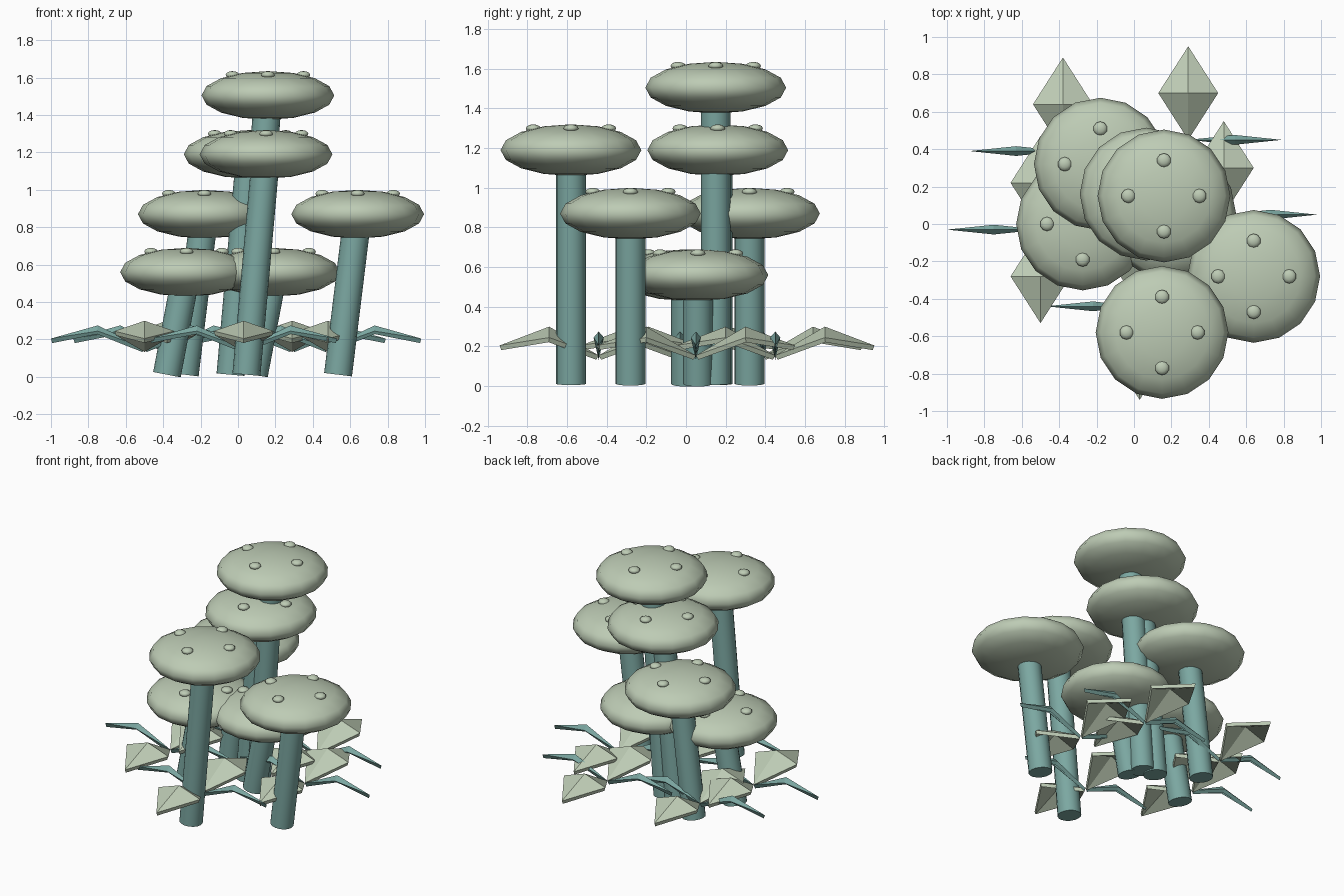
import bpy, bmesh, math
from mathutils import Matrix, Vector

cube = bpy.data.objects.get("Cube")
if cube:
    bpy.data.objects.remove(cube, do_unlink=True)


def material(name, rgb):
    mat = bpy.data.materials.new(name)
    mat.use_nodes = True
    mat.diffuse_color = (*rgb, 1)
    mat.node_tree.nodes["Principled BSDF"].inputs["Base Color"].default_value = (*rgb, 1)
    return mat


SAGE = material("pale sage", (0.51, 0.60, 0.46))
TEAL = material("dusty teal", (0.20, 0.39, 0.36))


def add_object(name, bm, mat, smooth_angle=None):
    bmesh.ops.recalc_face_normals(bm, faces=bm.faces)
    mesh = bpy.data.meshes.new(name)
    bm.to_mesh(mesh)
    bm.free()
    mesh.materials.append(mat)
    obj = bpy.data.objects.new(name, mesh)
    bpy.context.collection.objects.link(obj)
    if smooth_angle:
        bpy.ops.object.select_all(action='DESELECT')
        obj.select_set(True)
        bpy.context.view_layer.objects.active = obj
        bpy.ops.object.shade_smooth_by_angle(angle=math.radians(smooth_angle))
    return obj


CAP_R, CAP_H = 0.355, 0.13
LEAN = 0.105
SPOT_OFFSET = 0.19


def mushroom(x, y, z):
    # Leaning stem, reaching into the cap
    bm = bmesh.new()
    base, top = Vector((x - LEAN, y, 0.012)), Vector((x, y, z))
    bmesh.ops.create_cone(bm, cap_ends=True, segments=16, radius1=0.075,
                          radius2=0.075, depth=(top - base).length)
    turn = (top - base).to_track_quat('Z', 'Y').to_matrix().to_4x4()
    bm.transform(Matrix.Translation((top + base) / 2) @ turn)
    add_object("stem", bm, TEAL, 40)

    # Flattened round cap
    bm = bmesh.new()
    bmesh.ops.create_uvsphere(bm, u_segments=16, v_segments=8, radius=1)
    bm.transform(Matrix.Translation(top) @ Matrix.Diagonal((CAP_R, CAP_R, CAP_H, 1)))
    add_object("cap", bm, SAGE, 80)

    # Four raised spots on the cap
    bm = bmesh.new()
    rise = CAP_H * math.sqrt(1 - (SPOT_OFFSET / CAP_R) ** 2)
    for i in range(4):
        a = i * math.pi / 2
        spot = top + Vector((math.cos(a) * SPOT_OFFSET, math.sin(a) * SPOT_OFFSET, rise))
        bmesh.ops.create_uvsphere(bm, u_segments=10, v_segments=6, radius=1,
                                  matrix=Matrix.Translation(spot) @ Matrix.Diagonal((0.038, 0.038, 0.02, 1)))
    add_object("cap_spots", bm, SAGE, 80)


def leaf(name, x, y, angle, half_width, peak, mat):
    # Folded diamond: base, sides, raised middle and tip
    bm = bmesh.new()
    base, left, right, mid, tip = [bm.verts.new(p) for p in (
        (0, 0, 0.155), (0.25, half_width, 0.245), (0.25, -half_width, 0.245),
        (0.25, 0, peak), (0.5, 0, 0.205))]
    for tri in ((base, mid, left), (base, right, mid), (left, mid, tip), (mid, right, tip)):
        bm.faces.new(tri)
    bm.transform(Matrix.Translation((x, y, 0)) @ Matrix.Rotation(angle, 4, 'Z'))
    obj = add_object(name, bm, mat)
    mod = obj.modifiers.new("thickness", 'SOLIDIFY')
    mod.thickness = 0.025
    mod.offset = -1


# Mushrooms: cap centres
for centre in ((0.16, 0.15, 1.505), (0.15, -0.58, 1.19), (0.065, 0.16, 1.19),
               (0.64, -0.28, 0.87), (-0.18, 0.32, 0.87), (-0.275, 0, 0.56),
               (0.19, 0.06, 0.56)):
    mushroom(*centre)

# Ground plants: broad leaves front and back, narrow leaves to the sides
for x, y in ((0.29, 0.45), (-0.38, 0.39), (0.48, 0.05), (-0.5, -0.03), (0.03, -0.44)):
    for i in range(4):
        angle = i * math.pi / 2
        if i % 2:
            leaf("broad_leaf", x, y, angle, 0.16, 0.30, SAGE)
        else:
            leaf("narrow_leaf", x, y, angle, 0.026, 0.275, TEAL)
